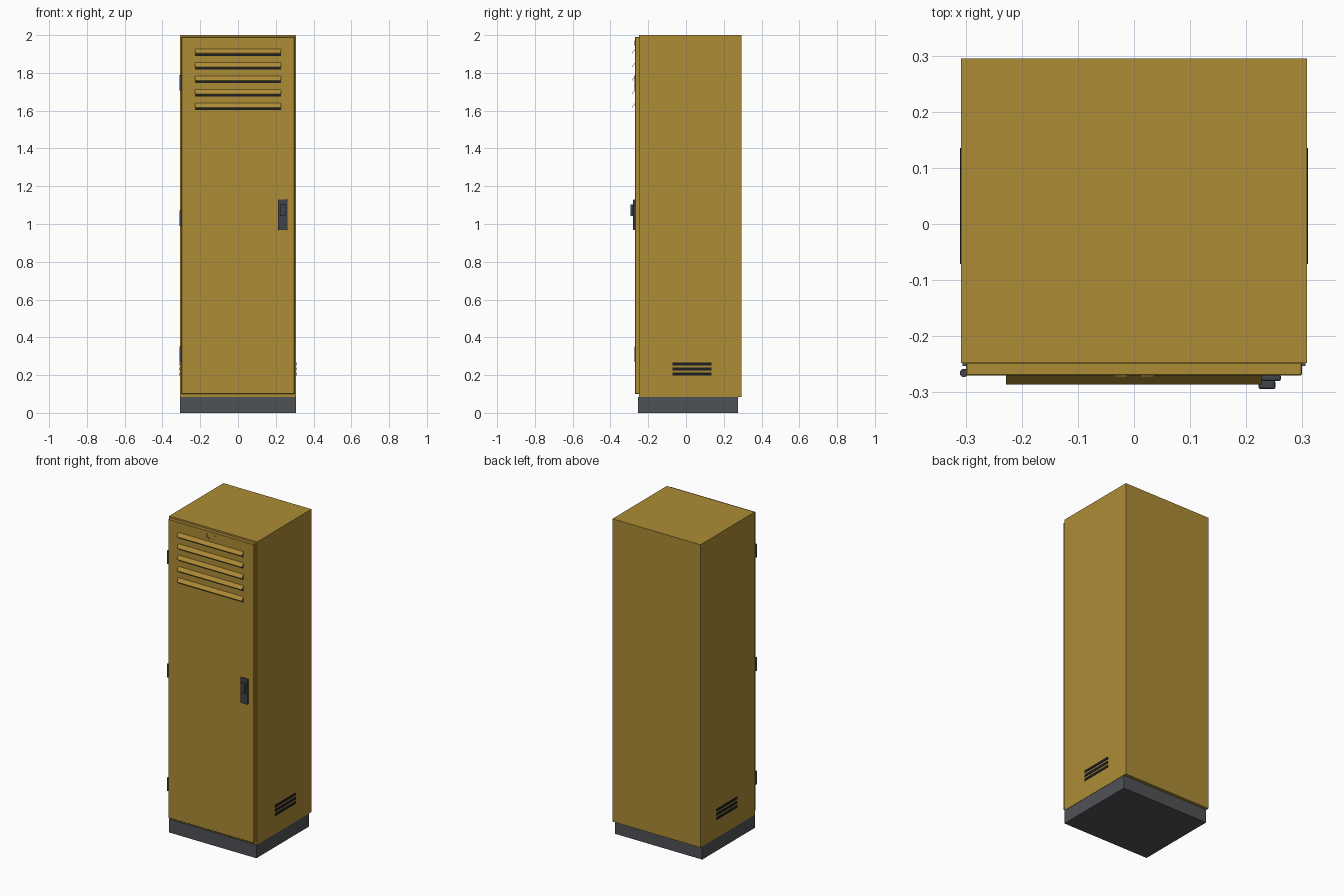
import bpy, bmesh, math

if "Cube" in bpy.data.objects:
    bpy.data.objects.remove(bpy.data.objects["Cube"])

def mat(name, rgb):
    m = bpy.data.materials.new(name)
    m.diffuse_color = (*rgb, 1)
    m.use_nodes = True
    m.node_tree.nodes["Principled BSDF"].inputs["Base Color"].default_value = m.diffuse_color
    return m

YELLOW = mat("ochre_paint", (0.42, 0.262, 0.037))
GREY = mat("plinth_grey", (0.078, 0.085, 0.093))
DARK = mat("hardware_grey", (0.05, 0.056, 0.066))
BLACK = mat("slot_black", (0.012, 0.013, 0.015))

def finish(name, bm, material):
    bmesh.ops.recalc_face_normals(bm, faces=bm.faces)
    me = bpy.data.meshes.new(name)
    bm.to_mesh(me)
    bm.free()
    me.materials.append(material)
    ob = bpy.data.objects.new(name, me)
    bpy.context.collection.objects.link(ob)
    return ob

def box(name, x, y, z, material, bevel=0.0, seg=2):
    """Box from (min, max) ranges, with optional rounded edges."""
    bm = bmesh.new()
    bmesh.ops.create_cube(bm, size=1)
    for v in bm.verts:
        v.co = [(r[0] + r[1]) / 2 + c * (r[1] - r[0]) for r, c in zip((x, y, z), v.co)]
    if bevel:
        bmesh.ops.bevel(bm, geom=bm.edges[:], offset=bevel, segments=seg,
                        profile=0.5, affect='EDGES')
    return finish(name, bm, material)

def extrude_x(name, profile, x0, x1, material):
    """Closed (y, z) profile swept along x."""
    bm = bmesh.new()
    face = bm.faces.new([bm.verts.new((x0, y, z)) for y, z in profile])
    ext = bmesh.ops.extrude_face_region(bm, geom=[face])
    for v in ext["geom"]:
        if isinstance(v, bmesh.types.BMVert):
            v.co.x = x1
    return finish(name, bm, material)

# Cabinet, plinth and door
box("plinth", (-0.306, 0.306), (-0.253, 0.275), (0, 0.084), GREY)
box("cabinet_body", (-0.308, 0.308), (-0.248, 0.295), (0.084, 2.0), YELLOW)
box("door", (-0.299, 0.299), (-0.27, -0.247), (0.1, 1.99), YELLOW, 0.0015, 1)

# Door louvres: dark slot with a slanted flap above it
for i in range(5):
    z = 1.926 - i * 0.0715
    box(f"louvre_slot_{i}", (-0.228, 0.228), (-0.2708, -0.268), (z - 0.037, z - 0.004), BLACK)
    extrude_x(f"louvre_flap_{i}",
              [(-0.2695, z), (-0.286, z - 0.022), (-0.286, z - 0.025), (-0.2695, z - 0.003)],
              -0.228, 0.228, YELLOW)

# Label holder: two corner brackets
for s, side in ((-1, "left"), (1, "right")):
    def span(a, b):
        return tuple(sorted((s * a, s * b)))
    box(f"label_holder_upright_{side}", span(0.029, 0.036), (-0.273, -0.269), (1.943, 1.971), YELLOW)
    box(f"label_holder_foot_{side}", span(0.012, 0.029), (-0.273, -0.269), (1.943, 1.949), YELLOW)

# Hinges
for i, z in enumerate((0.311, 1.03, 1.747)):
    bm = bmesh.new()
    bmesh.ops.create_cone(bm, cap_ends=True, segments=20, radius1=0.0075, radius2=0.0075, depth=0.082)
    bmesh.ops.translate(bm, verts=bm.verts, vec=(-0.303, -0.2655, z))
    ob = finish(f"hinge_{i}", bm, DARK)
    for p in ob.data.polygons:
        p.use_smooth = len(p.vertices) == 4

# Latch handle
box("handle_plate", (0.211, 0.262), (-0.280, -0.268), (0.968, 1.13), DARK, 0.004)
box("handle_lever", (0.222, 0.252), (-0.2945, -0.278), (1.042, 1.104), DARK, 0.004)

# Side vent slits near the floor
for s, side in ((-1, "left"), (1, "right")):
    for i in range(3):
        z = 0.206 + i * 0.0265
        xr = tuple(sorted((s * 0.305, s * 0.3105)))
        box(f"side_vent_{side}_{i}", xr, (-0.071, 0.135), (z - 0.008, z + 0.008), BLACK)
